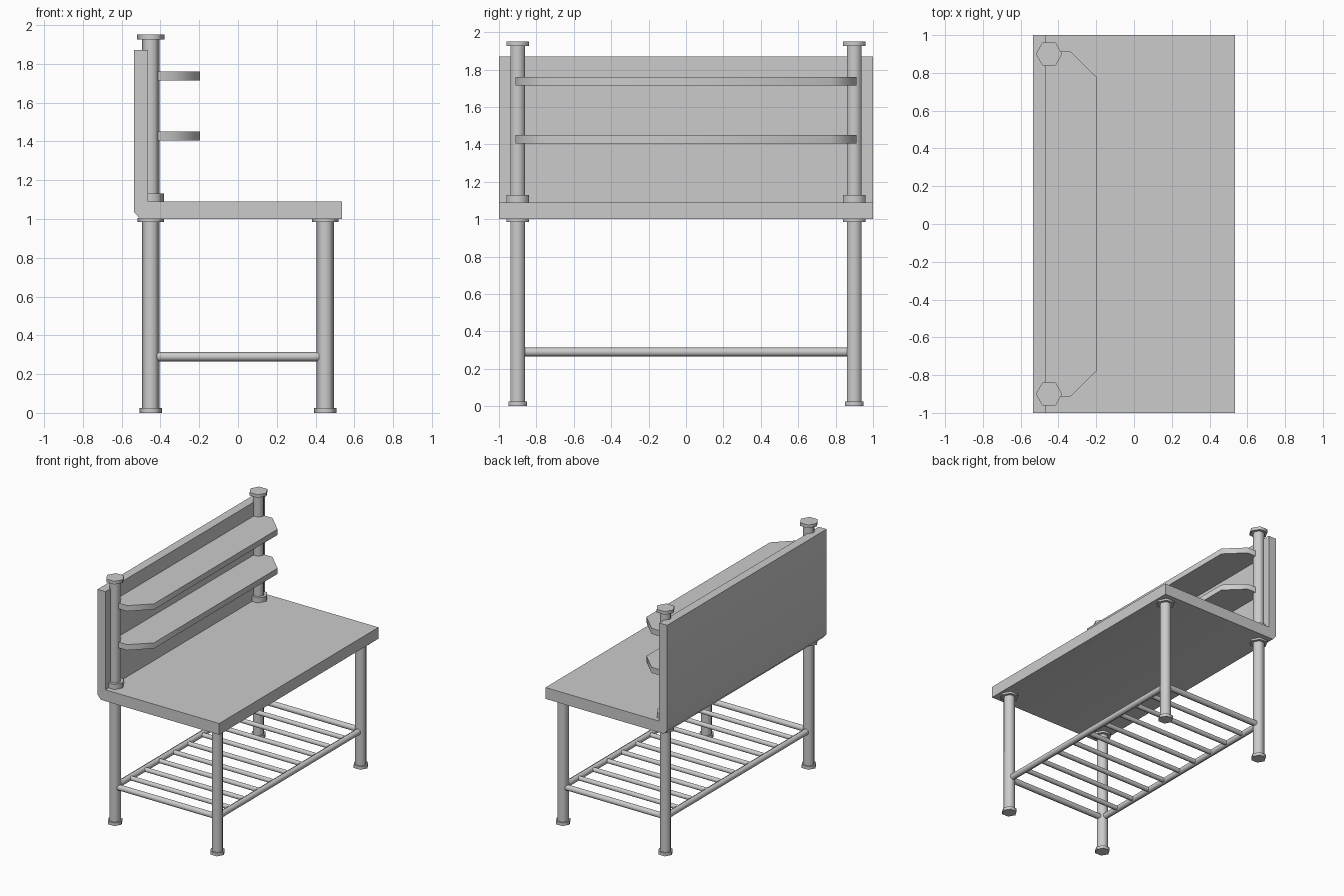
import bpy
from math import radians
from mathutils import Vector

if "Cube" in bpy.data.objects:
    bpy.data.objects.remove(bpy.data.objects["Cube"])

LEG_X, LEG_Y, RACK_Z = 0.45, 0.90, 0.29


def finish(obj, name):
    obj.name = name
    bpy.ops.object.select_all(action='DESELECT')
    obj.select_set(True)
    bpy.context.view_layer.objects.active = obj
    bpy.ops.object.shade_smooth_by_angle(angle=radians(65))
    return obj


def hex_bar(name, a, b, r):
    """Six-sided bar between two points, radius r."""
    a, b = Vector(a), Vector(b)
    d = b - a
    bpy.ops.mesh.primitive_cylinder_add(vertices=6, radius=r, depth=d.length)
    obj = bpy.context.object
    # vertical bars have corners on the x axis, flat ones have corners up and down
    if abs(d.z) > 0:
        obj.rotation_euler = (0, 0, radians(30))
    elif abs(d.y) > 0:
        obj.rotation_euler = (radians(90), 0, 0)
    else:
        obj.rotation_euler = (0, radians(90), 0)
        obj.rotation_euler = (radians(90), 0, radians(90))
    obj.location = (a + b) / 2
    return finish(obj, name)


def prism(name, bottom, offset):
    """Extrude a closed outline of 3D points along an offset."""
    n = len(bottom)
    off = Vector(offset)
    verts = [Vector(p) for p in bottom] + [Vector(p) + off for p in bottom]
    faces = [tuple(reversed(range(n))), tuple(range(n, 2 * n))]
    faces += [(i, (i + 1) % n, n + (i + 1) % n, n + i) for i in range(n)]
    mesh = bpy.data.meshes.new(name)
    mesh.from_pydata(verts, [], faces)
    obj = bpy.data.objects.new(name, mesh)
    bpy.context.collection.objects.link(obj)
    return finish(obj, name)


# worktop and backboard: one L profile with a chamfered lower back corner
profile = [(-0.505, 1.0), (0.535, 1.0), (0.535, 1.09), (-0.465, 1.09),
           (-0.465, 1.87), (-0.535, 1.87), (-0.535, 1.035)]
prism("worktop_and_backboard", [(x, 1, z) for x, z in profile], (0, -2, 0))

# legs with feet and top flanges
for sx in (-1, 1):
    for sy in (-1, 1):
        x, y = sx * LEG_X, sy * LEG_Y
        hex_bar("leg", (x, y, 0), (x, y, 1.0), 0.045)
        hex_bar("foot", (x, y, 0), (x, y, 0.025), 0.057)
        hex_bar("leg_flange", (x, y, 0.985), (x, y, 1.005), 0.069)

# upper posts with base flanges and caps
for sy in (-1, 1):
    x, y = -LEG_X, sy * LEG_Y
    hex_bar("post", (x, y, 1.08), (x, y, 1.93), 0.045)
    hex_bar("post_flange", (x, y, 1.085), (x, y, 1.13), 0.069)
    hex_bar("post_cap", (x, y, 1.925), (x, y, 1.95), 0.07)

# shelves with clipped front corners
outline = [(-0.465, -0.912), (-0.335, -0.912), (-0.195, -0.775),
           (-0.195, 0.775), (-0.335, 0.912), (-0.465, 0.912)]
for z in (1.405, 1.715):
    prism("shelf", [(x, y, z) for x, y in outline], (0, 0, 0.045))

# lower rack frame
for s in (-1, 1):
    hex_bar("long_rail", (s * LEG_X, -LEG_Y, RACK_Z), (s * LEG_X, LEG_Y, RACK_Z), 0.025)
    hex_bar("end_rail", (-LEG_X, s * LEG_Y, RACK_Z), (LEG_X, s * LEG_Y, RACK_Z), 0.025)

# rack slats
for i in range(1, 10):
    y = -LEG_Y + i * 2 * LEG_Y / 10
    hex_bar("rack_slat", (-LEG_X, y, RACK_Z), (LEG_X, y, RACK_Z), 0.02)
